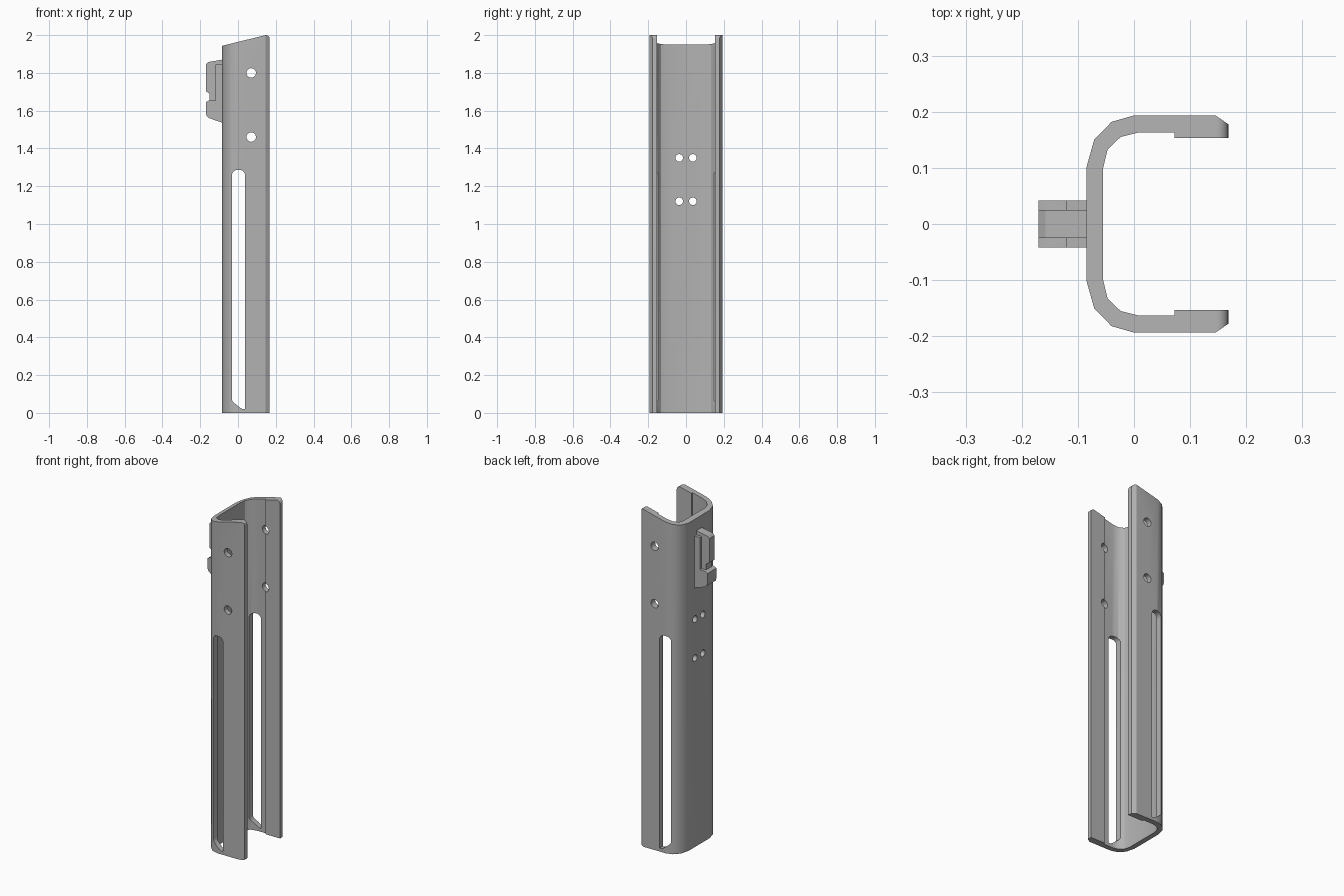
import bpy, bmesh, math
from mathutils import Vector

cube = bpy.data.objects.get("Cube")
if cube:
    bpy.data.objects.remove(cube, do_unlink=True)

grey = bpy.data.materials.new("plain grey")
grey.use_nodes = True
COLOUR = (0.45, 0.45, 0.45, 1)
grey.diffuse_color = COLOUR
grey.node_tree.nodes["Principled BSDF"].inputs["Base Color"].default_value = COLOUR


def prism(name, points, axis, start, end):
    """Extrude a closed 2D outline along axis 'X', 'Y' or 'Z'."""
    place = {"X": lambda a, b, t: (t, a, b),
             "Y": lambda a, b, t: (a, t, b),
             "Z": lambda a, b, t: (a, b, t)}[axis]
    bm = bmesh.new()
    face = bm.faces.new([bm.verts.new(place(a, b, start)) for a, b in points])
    out = bmesh.ops.extrude_face_region(bm, geom=[face])
    verts = [g for g in out["geom"] if isinstance(g, bmesh.types.BMVert)]
    shift = Vector(place(0, 0, end - start))
    bmesh.ops.translate(bm, verts=verts, vec=shift)
    bmesh.ops.recalc_face_normals(bm, faces=bm.faces)
    mesh = bpy.data.meshes.new(name)
    bm.to_mesh(mesh)
    bm.free()
    mesh.materials.append(grey)
    obj = bpy.data.objects.new(name, mesh)
    bpy.context.collection.objects.link(obj)
    return obj


def arc(cx, cy, r, a0, a1, n):
    steps = [math.radians(a0 + (a1 - a0) * i / n) for i in range(n + 1)]
    return [(cx + r * math.cos(a), cy + r * math.sin(a)) for a in steps]


def circle(cx, cy, r):
    return arc(cx, cy, r, 0, 360, 20)[:-1]


def carve(target, cutter, operation="DIFFERENCE"):
    mod = target.modifiers.new("carve", "BOOLEAN")
    mod.operation, mod.solver, mod.object = operation, "EXACT", cutter
    bpy.context.view_layer.objects.active = target
    bpy.ops.object.modifier_apply(modifier=mod.name)
    bpy.data.objects.remove(cutter, do_unlink=True)


def smooth(obj):
    bpy.ops.object.select_all(action="DESELECT")
    obj.select_set(True)
    bpy.context.view_layer.objects.active = obj
    bpy.ops.object.shade_smooth_by_angle(angle=math.radians(32))


# Channel: mirrored cross-section with thickened, chamfered lips
half = [(-0.055, 0.10), (-0.047, 0.133), (-0.024, 0.155), (0.008, 0.163),
        (0.072, 0.163), (0.072, 0.153), (0.168, 0.153), (0.168, 0.178),
        (0.145, 0.1935), (0, 0.1935), (-0.04, 0.182), (-0.071, 0.15),
        (-0.085, 0.10)]
inner, outer = half[:7], half[7:]
section = (inner + outer
           + [(x, -y) for x, y in reversed(outer)]
           + [(x, -y) for x, y in reversed(inner)])
channel = prism("channel", section, "Z", 0, 2.1)

# Slanted top with a rounded front corner
side = ([(-0.2, -0.1), (0.168, -0.1)] + arc(0.148, 1.98, 0.02, 0, 104, 6)
        + [(-0.085, 1.943), (-0.2, 1.916)])
carve(channel, prism("side_outline", side, "Y", -0.4, 0.4), "INTERSECT")

# Long slots through both side walls
slot = ([(-0.032, 0.07), (-0.026, 0.057), (0.012, 0.027), (0.026, 0.02), (0.038, 0.02)]
        + arc(0.008, 1.257, 0.03, 0, 90, 5) + arc(-0.002, 1.257, 0.03, 90, 180, 5))
carve(channel, prism("slot_cutter", slot, "Y", -0.4, 0.4))

# Round holes through the side walls and the web
for z in (1.80, 1.46):
    carve(channel, prism("side_hole_cutter", circle(0.07, z, 0.025), "Y", -0.4, 0.4))
for z in (1.35, 1.12):
    for y in (-0.036, 0.036):
        carve(channel, prism("web_hole_cutter", circle(y, z, 0.02), "X", -0.2, 0))
smooth(channel)

# Clip on the web: tall central tongue between two hooked cheeks
lug = [(-0.15, 1.655), (-0.17, 1.645), (-0.17, 1.585), (-0.165, 1.57),
       (-0.152, 1.56), (-0.085, 1.537)]
tongue = [(-0.085, 1.87), (-0.158, 1.857), (-0.17, 1.845), (-0.17, 1.702),
          (-0.15, 1.69)] + lug
smooth(prism("clip_tongue", tongue, "Y", -0.025, 0.025))
cheek = [(-0.085, 1.845), (-0.12, 1.845), (-0.12, 1.655)] + lug
for name, s in (("clip_cheek_back", 1), ("clip_cheek_front", -1)):
    smooth(prism(name, cheek, "Y", s * 0.025, s * 0.042))
